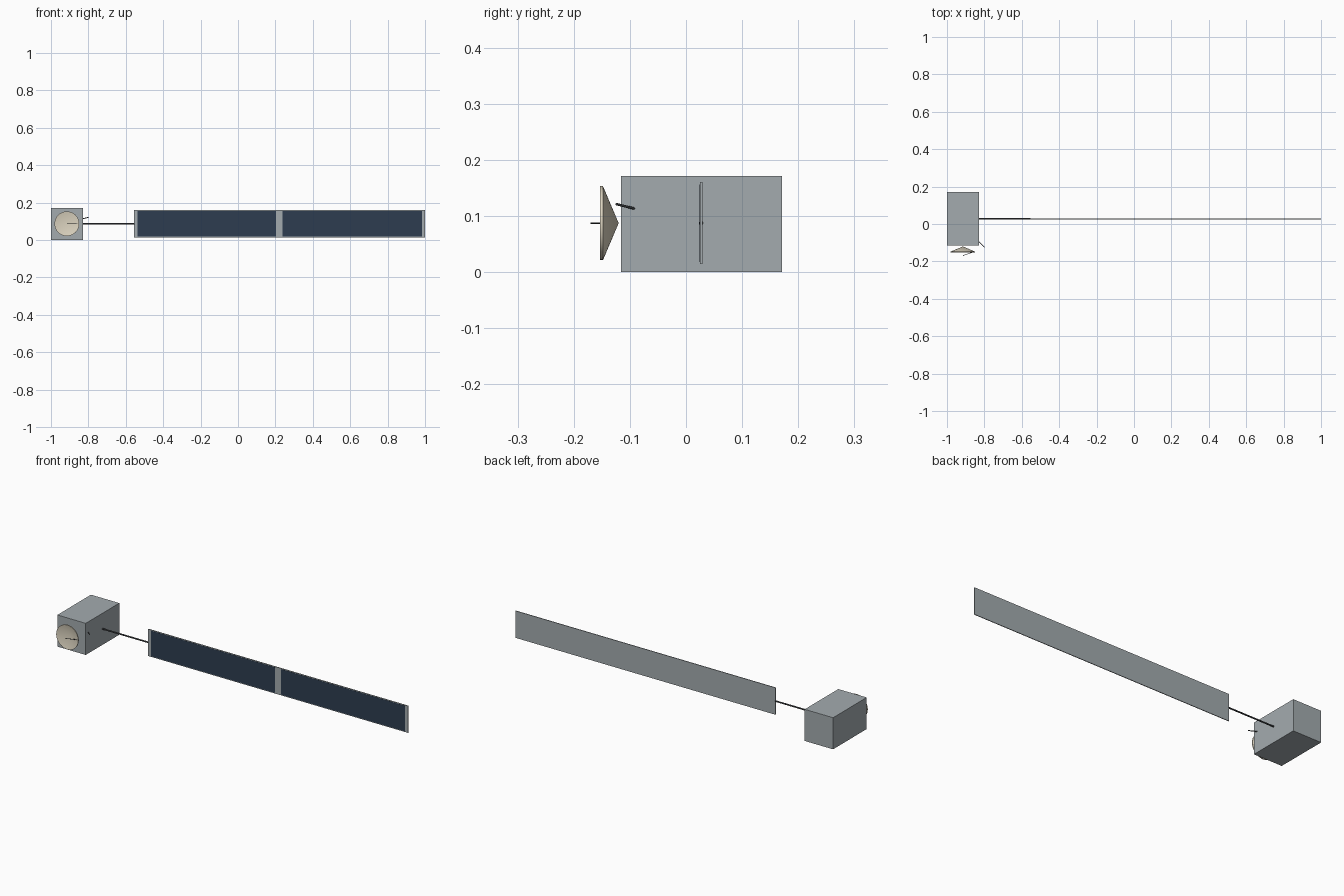
import bpy, bmesh, math
from mathutils import Vector

cube = bpy.data.objects.get("Cube")
if cube:
    bpy.data.objects.remove(cube, do_unlink=True)


def material(name, r, g, b):
    m = bpy.data.materials.new(name)
    m.use_nodes = True
    m.diffuse_color = (r, g, b, 1)
    m.node_tree.nodes["Principled BSDF"].inputs["Base Color"].default_value = (r, g, b, 1)
    return m


grey = material("hull grey", 0.37, 0.41, 0.43)
navy = material("cell navy", 0.026, 0.046, 0.08)
cream = material("dish cream", 0.72, 0.66, 0.53)
dark = material("rod dark grey", 0.06, 0.065, 0.07)


def finish(name, bm, mat, smooth=False):
    bmesh.ops.recalc_face_normals(bm, faces=bm.faces[:])
    mesh = bpy.data.meshes.new(name)
    bm.to_mesh(mesh)
    bm.free()
    mesh.materials.append(mat)
    obj = bpy.data.objects.new(name, mesh)
    bpy.context.collection.objects.link(obj)
    if smooth:
        bpy.ops.object.select_all(action="DESELECT")
        obj.select_set(True)
        bpy.context.view_layer.objects.active = obj
        bpy.ops.object.shade_smooth_by_angle(angle=math.radians(30))
    return obj


def box(name, lo, hi, mat):
    lo, hi = Vector(lo), Vector(hi)
    bm = bmesh.new()
    bmesh.ops.create_cube(bm, size=1)
    bmesh.ops.scale(bm, vec=hi - lo, verts=bm.verts)
    bmesh.ops.translate(bm, vec=(lo + hi) / 2, verts=bm.verts)
    return finish(name, bm, mat)


def rod(name, start, end, radius, mat):
    start, end = Vector(start), Vector(end)
    axis = end - start
    bm = bmesh.new()
    bmesh.ops.create_cone(bm, cap_ends=True, segments=12, radius1=radius,
                          radius2=radius, depth=axis.length)
    obj = finish(name, bm, mat, smooth=True)
    obj.rotation_mode = "QUATERNION"
    obj.rotation_quaternion = Vector((0, 0, 1)).rotation_difference(axis)
    obj.location = (start + end) / 2
    return obj


def lathe_y(name, centre, profile, mat):
    # Spin (radius, y) points around the y axis
    bm = bmesh.new()
    verts = [bm.verts.new((r, y, 0)) for r, y in profile]
    edges = [bm.edges.new(pair) for pair in zip(verts, verts[1:])]
    bmesh.ops.spin(bm, geom=verts + edges, cent=(0, 0, 0), axis=(0, 1, 0),
                   angle=math.tau, steps=32, use_duplicate=False)
    bmesh.ops.remove_doubles(bm, verts=bm.verts[:], dist=0.0001)
    obj = finish(name, bm, mat, smooth=True)
    obj.location = centre
    return obj


# Body
box("body", (-1, -0.116, 0), (-0.83, 0.171, 0.171), grey)

# Dish: hollow cone with a thin rim, and its feed
lathe_y("dish", (-0.915, 0, 0.087),
        [(0, -0.12), (0.066, -0.148), (0.066, -0.153), (0.064, -0.153), (0, -0.124)], cream)
rod("dish_feed", (-0.915, -0.169, 0.087), (-0.858, -0.149, 0.087), 0.0015, dark)

# Whip antenna on the left side
rod("whip_antenna", (-0.832, -0.092, 0.113), (-0.8, -0.124, 0.121), 0.0022, dark)

# Solar wing
rod("wing_boom", (-0.835, 0.027, 0.087), (-0.553, 0.027, 0.087), 0.004, dark)
box("wing_panel", (-0.555, 0.025, 0.014), (1, 0.029, 0.16), grey)
for side, x0, x1 in (("inner", -0.537, 0.203), ("outer", 0.239, 0.983)):
    box(side + "_solar_cells", (x0, 0.0242, 0.018), (x1, 0.0255, 0.156), navy)
